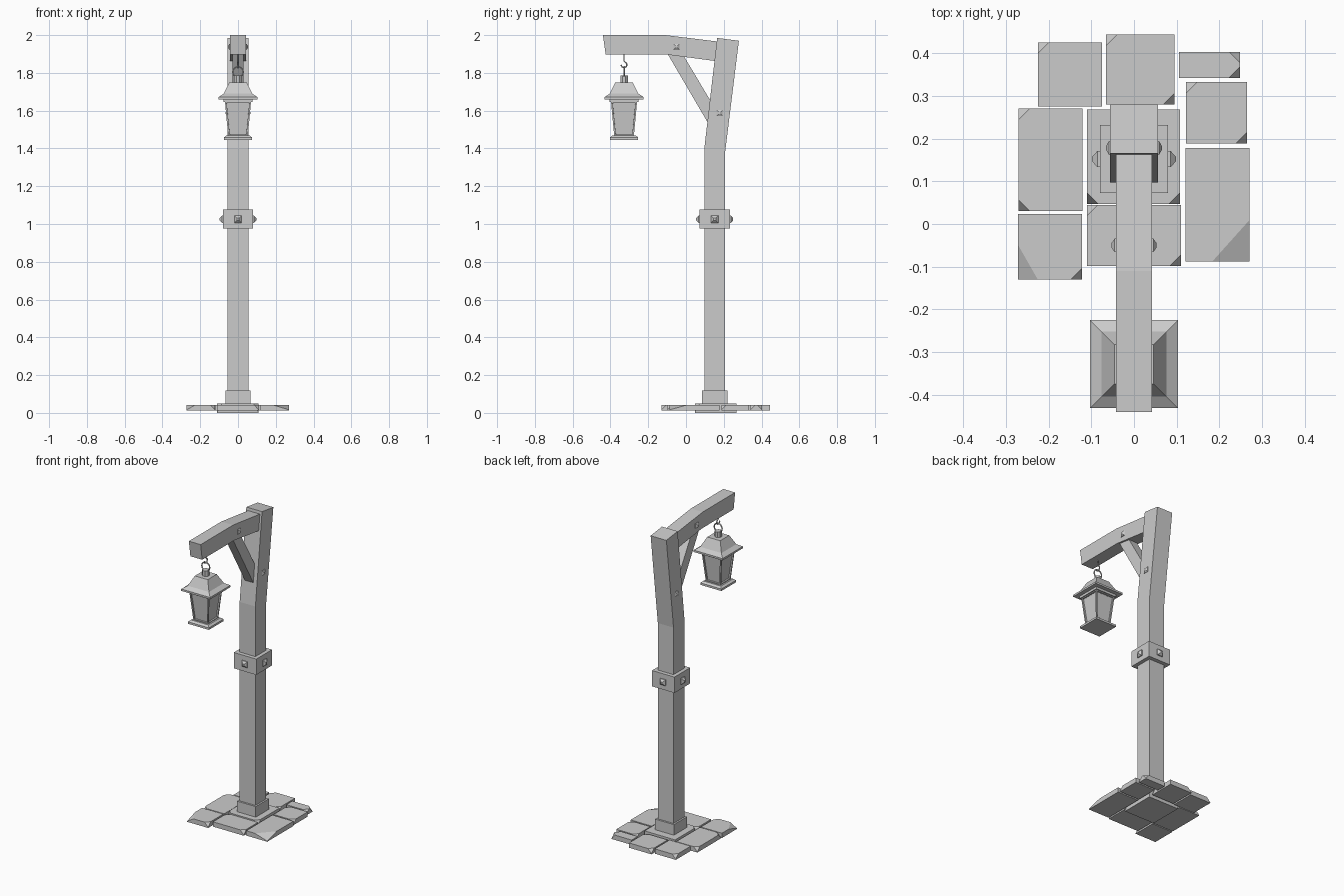
import bpy, bmesh, math
from mathutils import Vector, Matrix

cube = bpy.data.objects.get("Cube")
if cube:
    bpy.data.objects.remove(cube, do_unlink=True)

grey = bpy.data.materials.new("plain grey")
grey.use_nodes = True
grey.diffuse_color = (0.6, 0.6, 0.6, 1)
grey.node_tree.nodes["Principled BSDF"].inputs["Base Color"].default_value = (0.6, 0.6, 0.6, 1)


def finish(bm, name):
    bmesh.ops.recalc_face_normals(bm, faces=bm.faces)
    mesh = bpy.data.meshes.new(name)
    bm.to_mesh(mesh)
    bm.free()
    mesh.materials.append(grey)
    obj = bpy.data.objects.new(name, mesh)
    bpy.context.collection.objects.link(obj)
    return obj


def side_prism(name, profile, half):
    """Extrude a (y, z) outline across x."""
    bm = bmesh.new()
    face = bm.faces.new([bm.verts.new((-half, y, z)) for y, z in profile])
    moved = bmesh.ops.extrude_face_region(bm, geom=[face])["geom"]
    bmesh.ops.translate(bm, vec=(2 * half, 0, 0),
                        verts=[v for v in moved if isinstance(v, bmesh.types.BMVert)])
    return finish(bm, name)


def tiers(sections, cy, sides=4):
    """Stack regular sections given as (half width, z)."""
    bm = bmesh.new()
    rings = []
    for half, z in sections:
        r = half / math.cos(math.pi / sides)
        angles = [2 * math.pi * (i + 0.5) / sides for i in range(sides)]
        rings.append([bm.verts.new((r * math.cos(a), cy + r * math.sin(a), z)) for a in angles])
    for low, high in zip(rings, rings[1:]):
        for i in range(sides):
            j = (i + 1) % sides
            bm.faces.new((low[i], low[j], high[j], high[i]))
    bm.faces.new(rings[0][::-1])
    bm.faces.new(rings[-1])
    return bm


def stud(name, place, normal, half, height):
    """Small pyramid-headed nail with a short straight base."""
    bm = tiers([(half, -0.01), (half, height * 0.3), (half * 0.3, height)], 0)
    turn = Vector(normal).to_track_quat('Z', 'Y').to_matrix().to_4x4()
    bm.transform(Matrix.Translation(place) @ turn)
    finish(bm, name)


def wire(name, points, radius, cyclic=False):
    curve = bpy.data.curves.new(name, 'CURVE')
    curve.dimensions = '3D'
    curve.bevel_depth = radius
    curve.bevel_resolution = 1
    curve.use_fill_caps = True
    line = curve.splines.new('POLY')
    line.points.add(len(points) - 1)
    for p, co in zip(line.points, points):
        p.co = (*co, 1)
    line.use_cyclic_u = cyclic
    curve.materials.append(grey)
    bpy.context.collection.objects.link(bpy.data.objects.new(name, curve))


def paving(name, x0, x1, y0, y1, z0, z1, chips):
    """Slab whose top corners are chipped: (x side, y side, x size, y size)."""
    bm = bmesh.new()
    bmesh.ops.create_cube(bm, size=1)
    for v in bm.verts:
        v.co = (x1 if v.co.x > 0 else x0, y1 if v.co.y > 0 else y0, z1 if v.co.z > 0 else z0)
    for sx, sy, dx, dy in chips:
        cx, cy = (x1 if sx > 0 else x0), (y1 if sy > 0 else y0)
        a = Vector((cx - sx * dx, cy, z1))
        b = Vector((cx, cy - sy * dy, z1))
        c = Vector((cx, cy, z0 + 0.004))
        n = (b - a).cross(c - a).normalized()
        if n.z < 0:
            n.negate()
        cut = bmesh.ops.bisect_plane(bm, geom=bm.verts[:] + bm.edges[:] + bm.faces[:],
                                     plane_co=a, plane_no=n, clear_outer=True)
        edges = [e for e in cut["geom_cut"] if isinstance(e, bmesh.types.BMEdge)]
        bmesh.ops.holes_fill(bm, edges=edges)
    finish(bm, name)


# Paving stones around the post
s = 0.026
LOW, TOP = 0.012, 0.043
stones = [
    (-0.225, -0.075, 0.275, 0.425, [(-1, 1, s, s)]),
    (-0.065, 0.095, 0.28, 0.444, [(-1, 1, s, s), (1, -1, s, s)]),
    (0.105, 0.248, 0.342, 0.403, [(1, 1, s, s), (1, -1, s, s)]),
    (0.122, 0.264, 0.188, 0.332, [(-1, 1, s, s), (1, -1, s, s)]),
    (0.12, 0.27, -0.088, 0.178, [(1, -1, 0.087, 0.097)]),
    (-0.11, 0.11, -0.098, 0.045, [(-1, 1, s, s), (1, -1, s, s)]),
    (-0.27, -0.12, 0.03, 0.27, [(-1, 1, s, s), (-1, -1, s, s)]),
    (-0.272, -0.122, -0.13, 0.023, [(-1, -1, 0.047, 0.082), (1, -1, s, s)]),
]
for i, (x0, x1, y0, y1, chips) in enumerate(stones):
    paving(f"paving_stone_{i + 1}", x0, x1, y0, y1, LOW, TOP, chips)
paving("middle_stone", -0.11, 0.108, 0.047, 0.268, 0, 0.05, [(-1, -1, s, s), (1, -1, s, s)])

# Post, its foot and its collar
PY = 0.152
finish(tiers([(0.067, 0.04), (0.067, 0.118)], PY), "post_foot")
side_prism("post", [(0.097, 0.03), (0.207, 0.03), (0.207, 1.38), (0.28, 1.97),
                    (0.165, 1.985), (0.097, 1.4)], 0.056)
finish(tiers([(0.08, 0.975), (0.08, 1.077)], PY), "collar")
for i, d in enumerate([(1, 0, 0), (-1, 0, 0), (0, 1, 0), (0, -1, 0)]):
    stud(f"collar_stud_{i + 1}", Vector((0, PY, 1.025)) + Vector(d) * 0.08, d, 0.019, 0.018)

# Arm and diagonal brace
side_prism("arm", [(-0.44, 2.0), (-0.11, 2.0), (0.2, 1.962), (0.2, 1.857),
                   (-0.1, 1.897), (-0.425, 1.897)], 0.042)
side_prism("brace", [(-0.1, 1.905), (-0.018, 1.9), (0.14, 1.635), (0.125, 1.52)], 0.03)

# Pegs through the arm and the post
for side, sx in (("left", 1), ("right", -1)):
    stud(f"arm_peg_{side}", (sx * 0.042, -0.05, 1.938), (sx, 0, 0), 0.016, 0.011)
    stud(f"post_peg_{side}", (sx * 0.056, 0.178, 1.588), (sx, 0, 0), 0.016, 0.009)

# Lantern
LY = -0.328
finish(tiers([(0.075, 1.445), (0.075, 1.458), (0.062, 1.468)], LY), "lantern_base")
body = tiers([(0.052, 1.465), (0.069, 1.648)], LY)
panes = [f for f in body.faces if abs(f.normal.z) < 0.5 or abs(f.calc_center_median().z - 1.556) < 0.02]
bmesh.ops.recalc_face_normals(body, faces=body.faces)
bmesh.ops.inset_individual(body, faces=panes, thickness=0.012, depth=0)
bmesh.ops.inset_individual(body, faces=panes, thickness=0.0005, depth=-0.009)
finish(body, "lantern_body")
finish(tiers([(0.076, 1.645), (0.076, 1.66)], LY), "lantern_eave")
finish(tiers([(0.103, 1.66), (0.103, 1.672), (0.076, 1.69), (0.046, 1.75)], LY), "lantern_roof")
finish(tiers([(0.02, 1.745), (0.02, 1.785)], LY, 8), "lantern_cap")

# Carrying ring and hook
turns = [2 * math.pi * i / 16 for i in range(16)]
wire("lantern_ring", [(0.028 * math.sin(a), LY, 1.805 + 0.028 * math.cos(a)) for a in turns],
     0.004, True)
hook = [(0, LY, 1.905), (0, LY, 1.862)]
hook += [(0, LY + 0.015 * math.sin(a), 1.843 + 0.015 * math.cos(a)) for a in turns[1:13]]
wire("hook", hook, 0.004)
